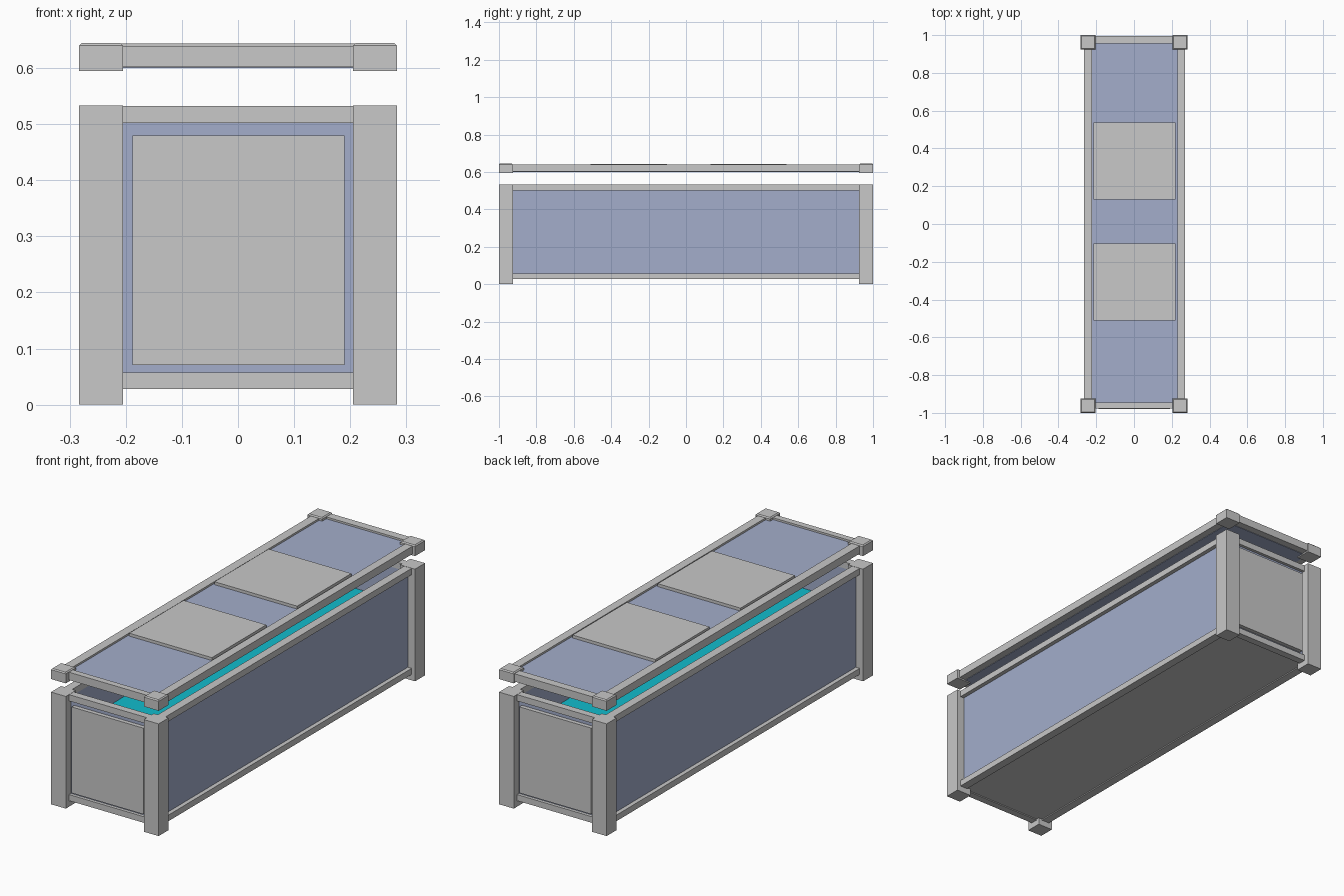
import bpy, bmesh

if "Cube" in bpy.data.objects:
    bpy.data.objects.remove(bpy.data.objects["Cube"])


def material(name, rgb):
    m = bpy.data.materials.new(name)
    m.diffuse_color = (*rgb, 1.0)
    m.use_nodes = True
    m.node_tree.nodes["Principled BSDF"].inputs["Base Color"].default_value = m.diffuse_color
    return m


GREY = material("light_grey", (0.58, 0.58, 0.58))
GLASS = material("pale_blue_glass", (0.366, 0.423, 0.597))
WATER = material("cyan_water", (0.006, 0.50, 0.61))


def box(name, x, y, z, mat, chamfer=0.0):
    """Box from (min, max) ranges, with an optional chamfer on the top rim."""
    bm = bmesh.new()
    bmesh.ops.create_cube(bm, size=1.0)
    for v in bm.verts:
        v.co = [r[0] if c < 0 else r[1] for c, r in zip(v.co, (x, y, z))]
    if chamfer:
        rim = [e for e in bm.edges if all(v.co.z > z[1] - 1e-5 for v in e.verts)]
        bmesh.ops.bevel(bm, geom=rim, offset=chamfer, segments=1, affect='EDGES')
    me = bpy.data.meshes.new(name)
    bm.to_mesh(me)
    bm.free()
    me.materials.append(mat)
    ob = bpy.data.objects.new(name, me)
    bpy.context.collection.objects.link(ob)
    return ob


def span(sign, inner, outer):
    """Range between two distances on one side of the centre."""
    return tuple(sorted((sign * inner, sign * outer)))


# Corner posts and lid corner caps
for sx in (-1, 1):
    for sy in (-1, 1):
        px, py = span(sx, 0.205, 0.283), span(sy, 0.925, 1.0)
        box("corner_post", px, py, (0.0, 0.533), GREY)
        box("lid_corner", px, py, (0.595, 0.645), GREY, 0.005)

# Tank frame rails, glass walls and end plates
for s, side in ((-1, "left"), (1, "right")):
    for label, z in (("lower", (0.028, 0.057)), ("upper", (0.502, 0.532))):
        box(f"{side}_{label}_rail", span(s, 0.225, 0.265), (-0.95, 0.95), z, GREY)
    box(f"{side}_glass", span(s, 0.225, 0.245), (-0.95, 0.95), (0.04, 0.52), GLASS)

for s, end in ((-1, "front"), (1, "back")):
    for label, z in (("lower", (0.028, 0.057)), ("upper", (0.502, 0.532))):
        box(f"{end}_{label}_rail", (-0.23, 0.23), span(s, 0.94, 0.975), z, GREY)
    box(f"{end}_glass", (-0.23, 0.23), span(s, 0.94, 0.96), (0.04, 0.52), GLASS)
    box(f"{end}_plate", (-0.188, 0.19), span(s, 0.955, 0.98), (0.071, 0.48), GREY)

# Floor and water
box("floor", (-0.235, 0.235), (-0.95, 0.95), (0.033, 0.05), GREY)
box("water", (-0.224, 0.224), (-0.939, 0.939), (0.051, 0.35), WATER)

# Raised lid: rails, glass sheet and two hatch plates
LID_Z = (0.602, 0.639)
box("lid_left_rail", (-0.265, -0.222), (-0.95, 0.96), LID_Z, GREY)
box("lid_right_rail", (0.23, 0.27), (-0.95, 0.96), LID_Z, GREY)
box("lid_front_rail", (-0.23, 0.24), (-0.976, -0.946), LID_Z, GREY)
box("lid_back_rail", (-0.23, 0.24), (0.956, 0.995), LID_Z, GREY)
box("lid_glass", (-0.23, 0.235), (-0.95, 0.96), (0.6, 0.63), GLASS)
for y in ((-0.51, -0.102), (0.13, 0.537)):
    box("lid_hatch", (-0.215, 0.22), y, (0.625, 0.644), GREY)
